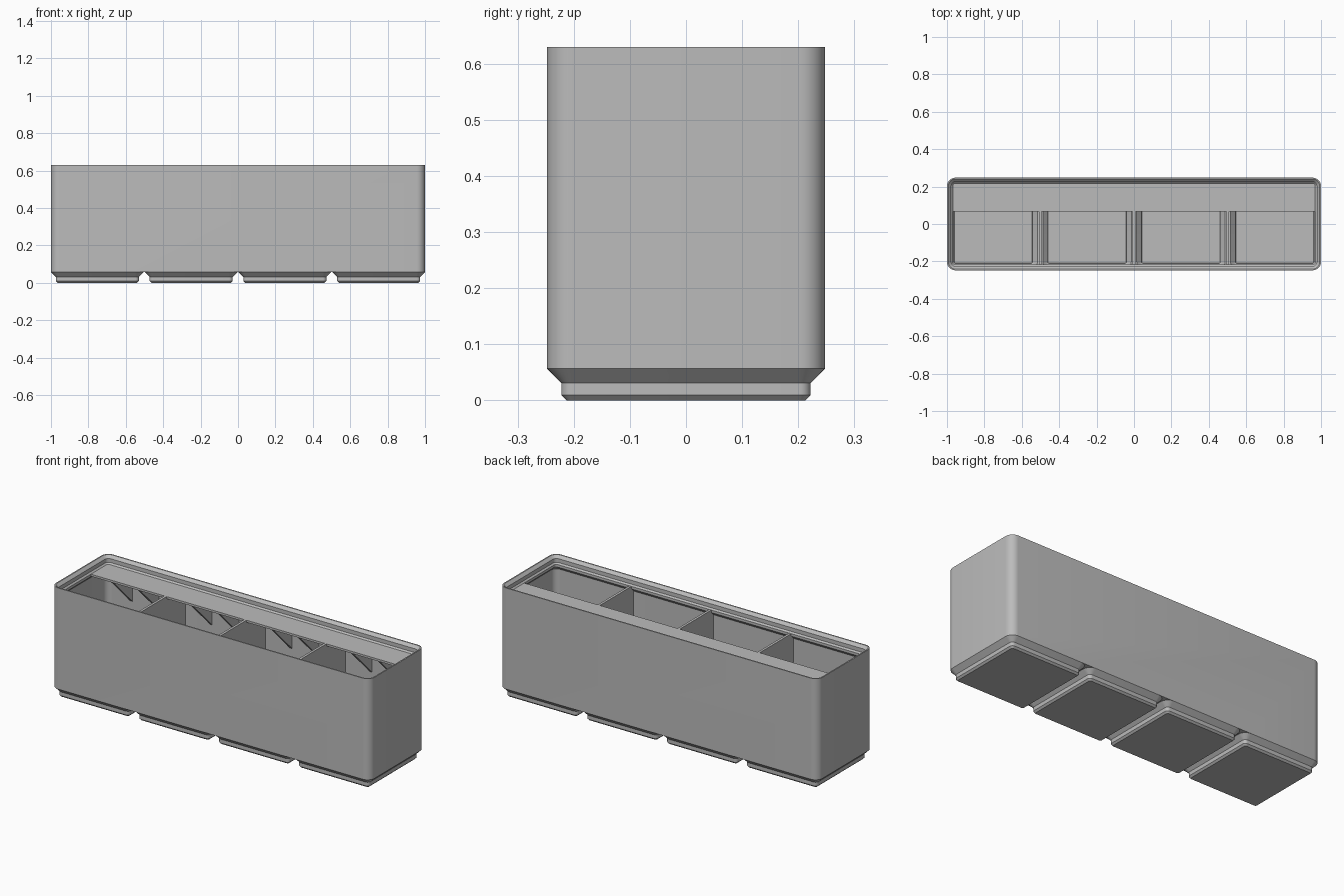
import bpy, bmesh, math
from mathutils import Vector

old = bpy.data.objects.get("Cube")
if old:
    bpy.data.objects.remove(old)

S = 2 / 167.5            # millimetres to scene units
CELL, CELLS = 42, 4
HX, HY = 83.75, 20.75    # outer half sizes
WALL, TOP, SEGS = 0.95, 49, 8

grey = bpy.data.materials.new("light grey plastic")
grey.use_nodes = True
colour = (0.5, 0.5, 0.5, 1)
grey.diffuse_color = colour
grey.node_tree.nodes["Principled BSDF"].inputs["Base Color"].default_value = colour


def finish(name, bm):
    bmesh.ops.recalc_face_normals(bm, faces=bm.faces)
    me = bpy.data.meshes.new(name)
    bm.to_mesh(me)
    bm.free()
    me.materials.append(grey)
    ob = bpy.data.objects.new(name, me)
    bpy.context.scene.collection.objects.link(ob)
    return ob


def loft(name, rings, cx=0):
    """Capped skin through rounded rectangles (half x, half y, radius, z)."""
    bm = bmesh.new()
    loops = []
    for hx, hy, r, z in rings:
        loop = []
        for q, (sx, sy) in enumerate(((1, 1), (-1, 1), (-1, -1), (1, -1))):
            for k in range(SEGS + 1):
                a = math.pi / 2 * (q + k / SEGS)
                loop.append(bm.verts.new(Vector((
                    cx + sx * (hx - r) + r * math.cos(a),
                    sy * (hy - r) + r * math.sin(a), z)) * S))
        loops.append(loop)
    for a, b in zip(loops, loops[1:]):
        for i in range(len(a)):
            j = (i + 1) % len(a)
            bm.faces.new((a[i], a[j], b[j], b[i]))
    bm.faces.new(loops[0])
    bm.faces.new(loops[-1])
    return finish(name, bm)


def prism(name, profile, x, width):
    """Side profile of (y, z) points extruded along x around a centre."""
    bm = bmesh.new()
    face = bm.faces.new([bm.verts.new(Vector((x - width / 2, y, z)) * S) for y, z in profile])
    ext = bmesh.ops.extrude_face_region(bm, geom=[face])
    verts = [g for g in ext["geom"] if isinstance(g, bmesh.types.BMVert)]
    bmesh.ops.translate(bm, verts=verts, vec=(width * S, 0, 0))
    return finish(name, bm)


def boolean(target, other, operation):
    mod = target.modifiers.new(operation.lower(), "BOOLEAN")
    mod.operation, mod.solver, mod.object = operation, "EXACT", other


# Box shell: outer wall, rim, stepped stacking lip, inner wall (inset, z)
FLOOR = 5.2
shell = [(0, 4.75), (0, 52.77), (0.6, 52.77), (1.9, 51.5), (1.9, 49.7), (2.6, TOP),
         (2.6, 47.8), (WALL, 46.15), (WALL, FLOOR)]
box = loft("box_shell", [(HX - o, HY - o, 3.75 - o, z) for o, z in shell])

# Stepped feet, each hollowed by a matching pocket (half size, radius, z)
foot_rings = [(17.8, 0.8, 0), (18.6, 1.6, 0.8), (18.6, 1.6, 2.6),
              (HY, 3.75, 4.75), (20.2, 3.2, 4.95)]
pocket_rings = [(17.4, 0.5, 1.0), (17.6, 0.7, 1.2), (17.6, 0.7, 3.0),
                (19.78, 2.78, 5.18), (19.78, 2.78, 7)]
centres = [(i - (CELLS - 1) / 2) * CELL for i in range(CELLS)]
helpers = []
for rings, label, op in ((foot_rings, "foot", "UNION"), (pocket_rings, "pocket_cutter", "DIFFERENCE")):
    for i, cx in enumerate(centres):
        ob = loft(f"{label}_{i + 1}", [(h, h, r, z) for h, r, z in rings], cx)
        boolean(box, ob, op)
        helpers.append(ob)

# Bake the booleans and drop the helper solids
bpy.context.view_layer.update()
baked = bpy.data.meshes.new_from_object(box.evaluated_get(bpy.context.evaluated_depsgraph_get()))
box.modifiers.clear()
box.data = baked
for ob in helpers:
    bpy.data.objects.remove(ob)

# Dividers between compartments
inner = HY - WALL + 0.1
for i in range(1, CELLS):
    prism(f"divider_{i}", [(-inner, 4.9), (inner, 4.9), (inner, TOP - 0.02), (-inner, TOP - 0.02)],
          (i - CELLS / 2) * CELL, 1.2)

# Label shelf along the back wall with triangular brackets under it
EDGE, THICK = 5.5, 1.0
prism("label_shelf", [(EDGE, TOP - THICK), (inner - 1.2, TOP - THICK), (inner - 1.2, TOP), (EDGE, TOP)],
      0, 2 * (HX - 2))
under = TOP - THICK + 0.1
for i, cx in enumerate(centres):
    for side in (-1, 1):
        prism(f"shelf_bracket_{i + 1}_{'left' if side > 0 else 'right'}",
              [(EDGE, under), (inner, under), (inner, under - (inner - EDGE))],
              cx + side * CELL / 6, 1.2)

# Smooth the rounded corners, keep the steps crisp
bpy.ops.object.select_all(action="DESELECT")
box.select_set(True)
bpy.context.view_layer.objects.active = box
bpy.ops.object.shade_smooth_by_angle(angle=math.radians(30))
